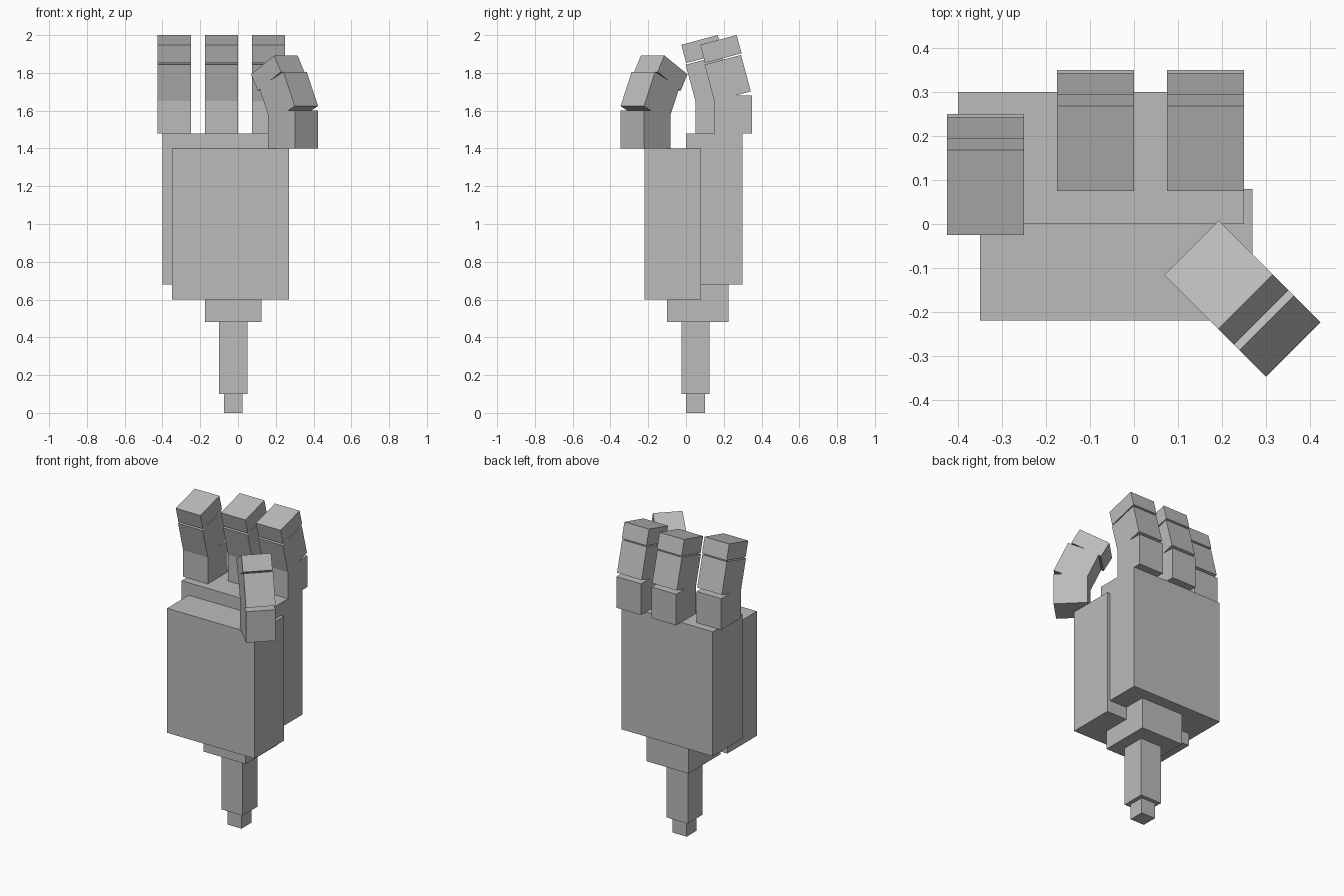
import bpy
from math import radians
from mathutils import Matrix, Vector

if "Cube" in bpy.data.objects:
    bpy.data.objects.remove(bpy.data.objects["Cube"], do_unlink=True)

GREY = (0.5, 0.5, 0.5, 1)
grey = bpy.data.materials.new("plain_grey")
grey.use_nodes = True
grey.diffuse_color = GREY
grey.node_tree.nodes["Principled BSDF"].inputs["Base Color"].default_value = GREY


def box(name, low, high, place=Matrix()):
    """Flat box between two corners, moved by a placing matrix."""
    low, high = Vector(low), Vector(high)
    bpy.ops.mesh.primitive_cube_add(size=1)
    ob = bpy.context.object
    ob.name = name
    ob.data.materials.append(grey)
    size = Matrix.Diagonal((high - low).to_4d())
    ob.data.transform(place @ Matrix.Translation((low + high) / 2) @ size)
    return ob


def finger(name, place, middle, tip, lean_middle, lean_tip):
    """Three-joint finger; its base has its front lower edge at the origin.
    middle and tip are the (y, z) of each joint's lower front edge."""
    w, d = 0.175, 0.2
    box(name + "_base", (0, 0, 0), (w, d, 0.2), place)
    for part, (y, z), lean, length in (("_middle", middle, lean_middle, 0.2),
                                       ("_tip", tip, lean_tip, 0.1)):
        joint = Matrix.Translation((0, y, z)) @ Matrix.Rotation(radians(lean), 4, "X")
        box(name + part, (0, 0, 0), (w, d, length), place @ joint)


# Palm and wrist
box("palm_front", (-0.35, -0.22, 0.6), (0.27, 0.08, 1.4))
box("palm_back", (-0.4, 0, 0.68), (0.25, 0.3, 1.48))
box("wrist", (-0.175, -0.1, 0.48), (0.125, 0.225, 0.68))
box("forearm", (-0.1, -0.025, 0.1), (0.05, 0.125, 0.48))
box("forearm_peg", (-0.075, 0, 0), (0.025, 0.1, 0.1))

# Three upright fingers
for name, x, y in (("outer_finger", -0.425, 0.05),
                   ("middle_finger", -0.175, 0.15),
                   ("index_finger", 0.075, 0.15)):
    finger(name, Matrix.Translation((x, y, 1.48)),
           (0, 0.17), (-0.049, 0.372), 15, 15)

# Thumb, turned so its back faces the front left corner
turn = Matrix.Rotation(radians(-135), 4, "Z")
finger("thumb", turn @ Matrix.Translation((-0.142, 0.258, 1.4)),
       (0.018, 0.14), (-0.077, 0.306), 25, 30)
